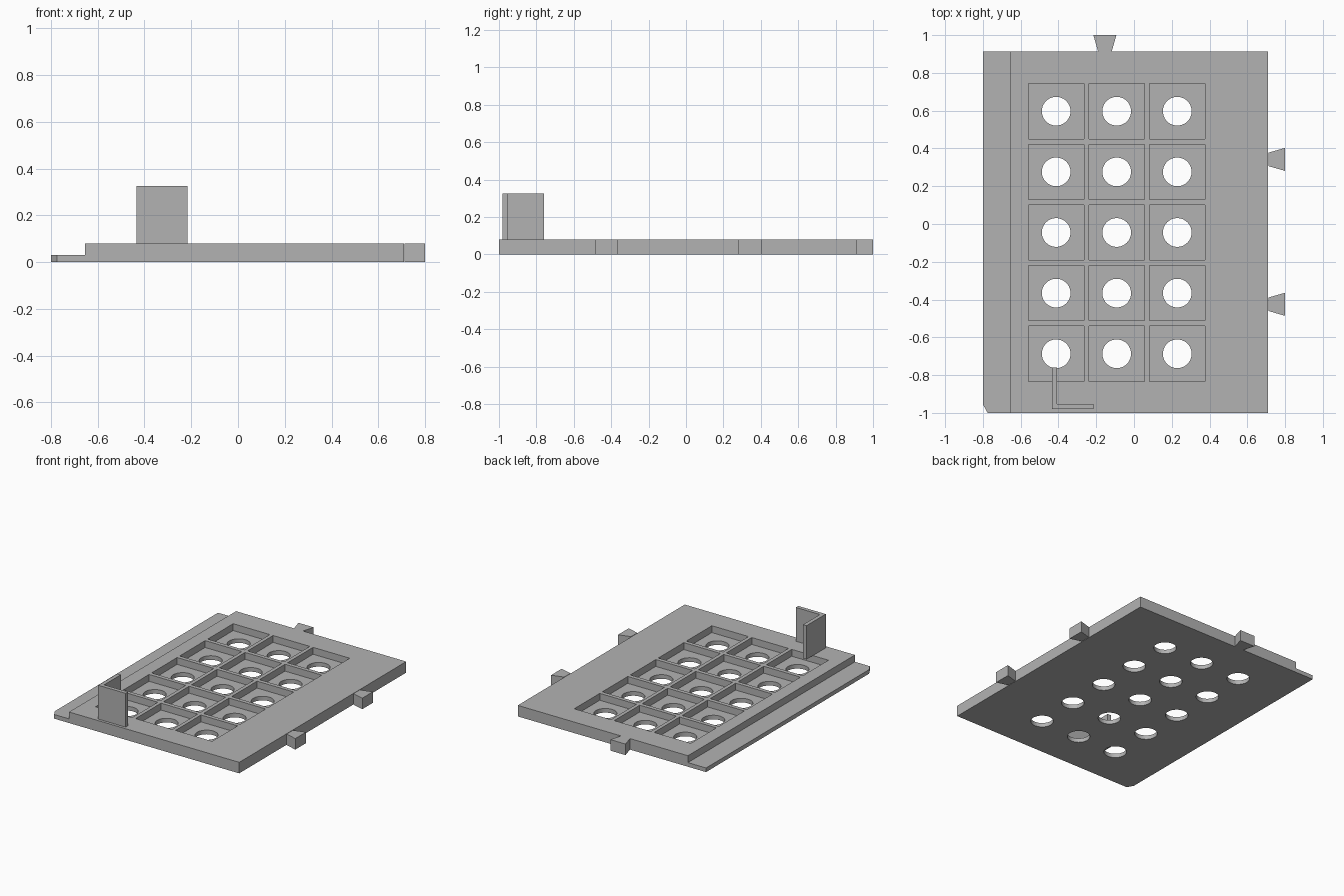
import bpy
import bmesh
import math
from mathutils import Matrix

cube = bpy.data.objects.get("Cube")
if cube:
    bpy.data.objects.remove(cube, do_unlink=True)

grey = bpy.data.materials.new("plain grey")
grey.use_nodes = True
grey.diffuse_color = (0.45, 0.45, 0.45, 1)
grey.node_tree.nodes["Principled BSDF"].inputs["Base Color"].default_value = grey.diffuse_color

TOP, FLOOR = 0.08, 0.03


def add_object(name, bm):
    bmesh.ops.recalc_face_normals(bm, faces=bm.faces)
    mesh = bpy.data.meshes.new(name)
    bm.to_mesh(mesh)
    bm.free()
    mesh.materials.append(grey)
    obj = bpy.data.objects.new(name, mesh)
    bpy.context.collection.objects.link(obj)
    return obj


def add_prism(bm, outline, z0, z1):
    """Extrude a flat outline from z0 up to z1."""
    face = bm.faces.new([bm.verts.new((x, y, z0)) for x, y in outline])
    new = bmesh.ops.extrude_face_region(bm, geom=[face])["geom"]
    verts = [v for v in new if isinstance(v, bmesh.types.BMVert)]
    bmesh.ops.translate(bm, vec=(0, 0, z1 - z0), verts=verts)


def prism(name, outline, z0, z1):
    bm = bmesh.new()
    add_prism(bm, outline, z0, z1)
    return add_object(name, bm)


def rectangle(x0, x1, y0, y1):
    return [(x0, y0), (x1, y0), (x1, y1), (x0, y1)]


# Main deck and the thin stepped ledge with its clipped corner
deck = prism("deck", rectangle(-0.655, 0.71, -1, 0.913), 0, TOP)
prism("side_ledge", [(-0.775, -1), (-0.655, -1), (-0.655, 0.913),
                     (-0.8, 0.913), (-0.8, -0.955)], 0, FLOOR)

# Cutters for the grid of square pockets and round through holes
pockets, holes = bmesh.new(), bmesh.new()
for column in range(3):
    for row in range(5):
        x = -0.412 + 0.3205 * column
        y = 0.597 - 0.321 * row
        add_prism(pockets, rectangle(x - 0.147, x + 0.147, y - 0.146, y + 0.146), FLOOR, 0.2)
        bmesh.ops.create_cone(holes, cap_ends=True, segments=48, radius1=0.076,
                              radius2=0.076, depth=0.4,
                              matrix=Matrix.Translation((x, y, 0)))

for name, bm in (("pocket_cutter", pockets), ("hole_cutter", holes)):
    cutter = add_object(name, bm)
    cutter.hide_render = True
    cut = deck.modifiers.new(name, 'BOOLEAN')
    cut.operation = 'DIFFERENCE'
    cut.solver = 'EXACT'
    cut.object = cutter

# Bake the cuts and drop the cutters
bpy.context.view_layer.update()
graph = bpy.context.evaluated_depsgraph_get()
baked = bpy.data.meshes.new_from_object(deck.evaluated_get(graph))
deck.modifiers.clear()
deck.data = baked
for name in ("pocket_cutter", "hole_cutter"):
    bpy.data.objects.remove(bpy.data.objects[name], do_unlink=True)

# Smooth hole walls, sharp edges elsewhere
bpy.ops.object.select_all(action='DESELECT')
deck.select_set(True)
bpy.context.view_layer.objects.active = deck
bpy.ops.object.shade_smooth_by_angle(angle=math.radians(30))


# Dovetail tabs, widening away from the deck
def tab(name, x, y, turned):
    shape = [(-0.036, 0), (0.036, 0), (0.061, 0.087), (-0.061, 0.087)]
    if turned:
        outline = [(x + v, y - u) for u, v in shape]
    else:
        outline = [(x + u, y + v) for u, v in shape]
    prism(name, outline, 0, TOP)


tab("back_tab", -0.154, 0.913, False)
tab("left_back_tab", 0.713, 0.342, True)
tab("left_front_tab", 0.713, -0.425, True)

# Upright L-shaped corner bracket
prism("corner_bracket", [(-0.435, -0.98), (-0.215, -0.98), (-0.215, -0.952),
                         (-0.407, -0.952), (-0.407, -0.76), (-0.435, -0.76)], TOP, 0.325)
